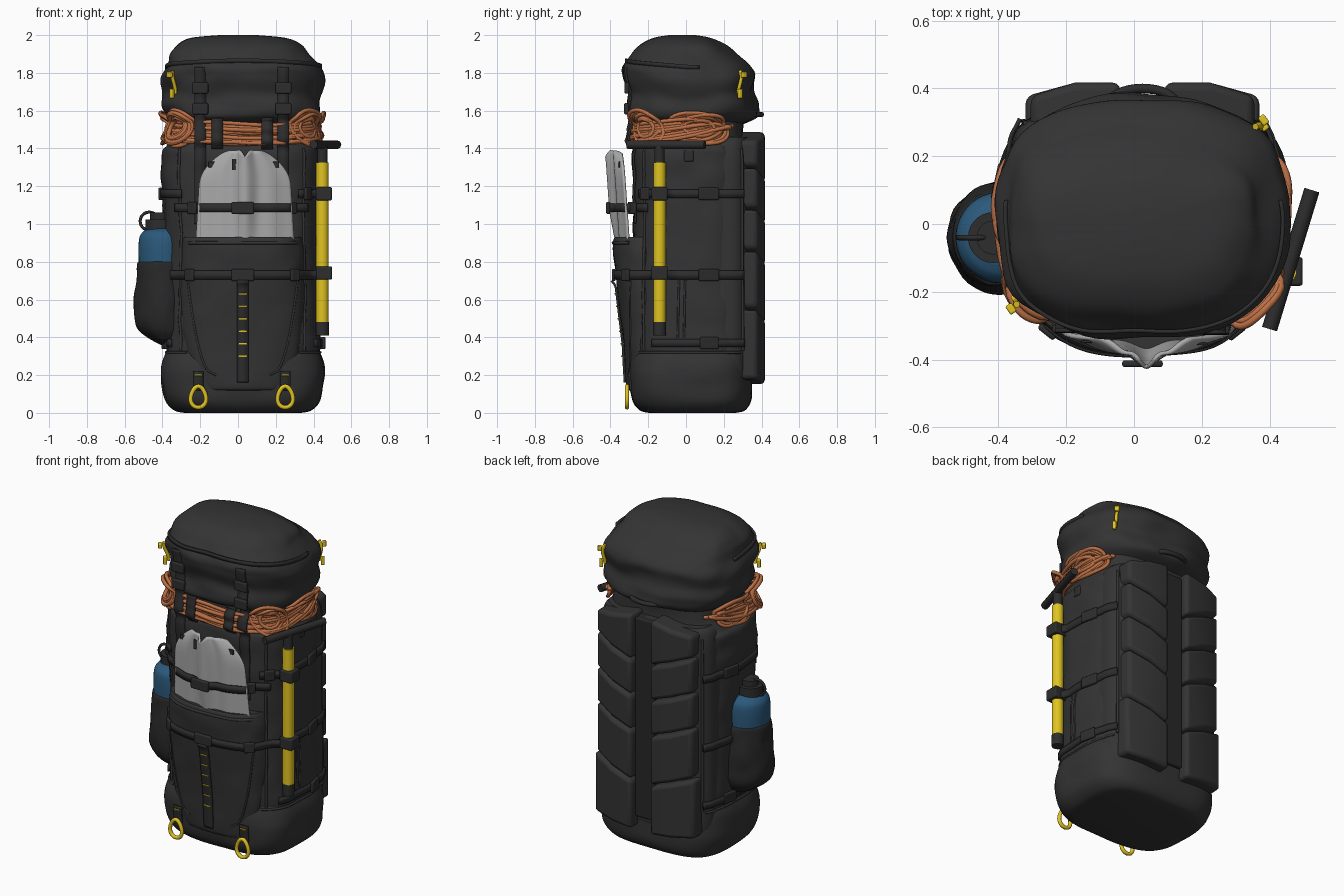
import bpy, bmesh, random
from math import sin, cos, pi, atan2, exp
from mathutils import Vector, noise

random.seed(4)
cube = bpy.data.objects.get("Cube")
if cube:
    bpy.data.objects.remove(cube, do_unlink=True)


def material(name, r, g, b):
    m = bpy.data.materials.new(name)
    m.use_nodes = True
    m.diffuse_color = (r, g, b, 1)
    m.node_tree.nodes["Principled BSDF"].inputs["Base Color"].default_value = (r, g, b, 1)
    return m


FABRIC = material("charcoal fabric", .034, .034, .034)
WEB = material("dark webbing", .026, .026, .027)
MESH = material("black mesh", .021, .021, .021)
ROPE = material("orange rope", .5, .16, .06)
YELLOW = material("yellow", .75, .55, .015)
BLUE = material("bottle blue", .024, .1, .2)
SILVER = material("silver metal", .42, .42, .42)
CX, CY = .025, .03


def add(name, bm, mat, bevel=0, solid=0):
    bmesh.ops.recalc_face_normals(bm, faces=bm.faces)
    me = bpy.data.meshes.new(name)
    bm.to_mesh(me)
    bm.free()
    me.materials.append(mat)
    me.shade_smooth()
    me.set_sharp_from_angle(angle=.7)
    ob = bpy.data.objects.new(name, me)
    bpy.context.collection.objects.link(ob)
    if solid:
        m = ob.modifiers.new("thickness", "SOLIDIFY")
        m.thickness, m.offset = solid, 0
    if bevel:
        m = ob.modifiers.new("soft edges", "BEVEL")
        m.width, m.segments = bevel, 3
    return ob


def spline(a, b, c, d, t):
    return [.5 * (2 * q + (r - p) * t + (2 * p - 5 * q + 4 * r - s) * t * t
                  + (3 * q - p - 3 * r + s) * t ** 3) for p, q, r, s in zip(a, b, c, d)]


def loft(name, secs, mat, power=2, wrinkle=0, n=80, steps=7):
    """Stacked rounded sections (z, centre x, centre y, half x, half y)."""
    full = [secs[0]] + secs + [secs[-1]]
    rows = [spline(*full[i:i + 4], k / steps) for i in range(len(secs) - 1) for k in range(steps)]
    rows.append(secs[-1])
    bm = bmesh.new()
    rings = []
    for z, cx, cy, hx, hy in rows:
        ring = []
        for i in range(n):
            c, s = cos(2 * pi * i / n), sin(2 * pi * i / n)
            k = (abs(c) ** power + abs(s) ** power) ** (-1 / power)
            x, y = c * k, s * k
            k = 1 + wrinkle * noise.noise(Vector((x * 2.2, y * 2.2 + z, z * 10)))
            ring.append(bm.verts.new((cx + x * hx * k, cy + y * hy * k, z)))
        rings.append(ring)
    for a, b in zip(rings, rings[1:]):
        for i in range(n):
            j = (i + 1) % n
            bm.faces.new((a[i], a[j], b[j], b[i]))
    bm.faces.new(rings[0])
    bm.faces.new(rings[-1])
    return add(name, bm, mat)


def box(name, loc, size, mat, rot=0, bevel=.008):
    bm = bmesh.new()
    bmesh.ops.create_cube(bm, size=1)
    bmesh.ops.scale(bm, vec=size, verts=bm.verts)
    ob = add(name, bm, mat, bevel)
    ob.location, ob.rotation_euler.z = loc, rot


def tube(name, paths, r, mat, closed=False):
    cu = bpy.data.curves.new(name, "CURVE")
    cu.dimensions, cu.bevel_depth, cu.bevel_resolution, cu.use_fill_caps = "3D", r, 2, True
    for pts in paths:
        sp = cu.splines.new("POLY")
        sp.points.add(len(pts) - 1)
        for p, q in zip(sp.points, pts):
            p.co = (*q, 1)
        sp.use_cyclic_u, sp.use_smooth = closed, True
    cu.materials.append(mat)
    bpy.context.collection.objects.link(bpy.data.objects.new(name, cu))


def ribbon(name, pts, width, thick=.012):
    """Flat strap along a path; the path is eased so that it looks taut."""
    for _ in range(2):
        pts = [pts[0]] + [(a + b + c) / 3 for a, b, c in zip(pts, pts[1:], pts[2:])] + [pts[-1]]
    bm = bmesh.new()
    w = Vector(width) / 2
    rows = [(bm.verts.new(p - w), bm.verts.new(p + w)) for p in pts]
    for (a, b), (c, d) in zip(rows, rows[1:]):
        bm.faces.new((a, b, d, c))
    add(name, bm, WEB, solid=thick)


def cast(origin, d, off):
    hit, loc, *_ = bpy.context.scene.ray_cast(bpy.context.evaluated_depsgraph_get(), origin, d)
    return (loc if hit else origin + d * 1.7) - d * off


def around(a, z, off=.006):
    """Point on the surface at an angle about the pack's upright axis."""
    d = Vector((cos(a), sin(a), 0))
    return cast(Vector((CX, CY, z)) + d * 2, -d, off)


def front(x, z, off=.006):
    return cast(Vector((x, -2, z)), Vector((0, 1, 0)), off)


def span(a, b, n):
    return [a + (b - a) * i / n for i in range(n + 1)]


def refresh():
    bpy.context.view_layer.update()


# Main bag, base, lid, front pocket and back frame
loft("main_bag", [(.2, CX, .03, .4, .3), (.4, CX, .03, .41, .315), (.75, .02, .025, .405, .305),
                  (1.1, .015, .02, .41, .3), (1.36, .015, .02, .415, .305), (1.42, .02, .02, .39, .29),
                  (1.5, CX, .025, .36, .28), (1.6, CX, .03, .355, .28)], FABRIC, 3.2, .03)
loft("base_compartment", [(0, CX, .035, .31, .23), (.015, CX, .035, .365, .28), (.07, CX, .03, .41, .315),
                          (.18, CX, .025, .432, .325), (.27, CX, .025, .425, .32),
                          (.34, CX, .03, .4, .305)], FABRIC, 3.4, .015)
loft("lid", [(1.53, CX, .03, .35, .28), (1.57, CX, .035, .395, .345), (1.63, CX, .03, .42, .345),
             (1.7, CX, .025, .422, .33), (1.78, CX, .02, .43, .35), (1.84, .02, .0, .405, .335),
             (1.9, .005, -.01, .37, .28), (1.95, .005, -.015, .325, .225), (1.985, 0, -.02, .25, .15),
             (2, 0, -.02, .1, .07)], FABRIC, 2.6, .055)
loft("front_pocket", [(.12, CX, -.2, .22, .09), (.14, CX, -.2, .25, .115), (.3, CX, -.2, .3, .125),
                      (.55, CX, -.2, .325, .15), (.8, CX, -.2, .325, .18), (.9, CX, -.2, .32, .188),
                      (.93, CX, -.2, .31, .178)], FABRIC, 2.4, .03)
loft("back_frame", [(.17, CX, .2, .36, .13), (.24, CX, .2, .385, .155), (.8, .02, .2, .385, .155),
                    (1.35, .02, .2, .38, .155), (1.46, .02, .2, .34, .14)], FABRIC, 3)
refresh()

# Seams, piping and lid zip
tube("corner_piping", [[around(a, z, .001) for z in span(.33, 1.4, 40)]
                       for a in (.66, pi - .66, -.66, pi + .66)], .008, FABRIC)
tube("base_seam", [[around(a, .32, 0) for a in span(-.75, .62, 40)],
                   [around(a, .32, 0) for a in span(pi - .62, pi + .75, 40)]], .007, FABRIC)
tube("pocket_seams", [[front(CX + s * (.14 + .15 * t ** .4), .2 + .5 * t, -.001) for t in span(0, 1, 25)]
                      for s in (-1, 1)], .006, FABRIC)
tube("pocket_hem", [[front(x, .9, -.002) for x in span(-.26, .31, 30)]], .009, FABRIC)
tube("side_pocket_seams", [[around(a + .05 * z, z, -.001) for z in span(.4, .72, 12)]
                           for a in (-.2, -.12)], .006, FABRIC)
ribbon("lid_zip_flap", [around(a, 1.83 + .035 * max(0, -sin(a)), .003) for a in span(-pi - .1, .1, 70)],
       (0, 0, .022))

# Back padding: a chevron column each side of a mesh channel
for s, side in ((1, "left"), (-1, "right")):
    cuts = [1.49, 1.3, 1.08, .86, .55]
    pads = [(.33, hi - (.1 if hi < 1.4 else 0), hi - (.05 if hi > 1.4 else 0), lo - .09, lo + .01)
            for hi, lo in zip(cuts, cuts[1:])]
    pads.append((.345, .45, .55, .15, .18))
    for i, (b, it, ot, ib, ob_) in enumerate(pads):
        bm = bmesh.new()
        ring = [(.065, it), (.2, (it + ot) / 2), (b, ot), (b, ob_), (.2, (ib + ob_) / 2), (.065, ib)]
        back, face = ([bm.verts.new((CX + s * x, y if x < .3 else y - drop, z)) for x, z in ring]
                      for y, drop in ((.26, 0), (.417, .04)))
        bm.faces.new(back)
        for quad in ((0, 1, 4, 5), (1, 2, 3, 4)):
            bm.faces.new([face[k] for k in quad])
        for k in range(6):
            j = (k + 1) % 6
            bm.faces.new((back[k], back[j], face[j], face[k]))
        add(f"{side}_back_pad_{i + 1}", bm, FABRIC, .022)
box("back_mesh_channel", (CX, .34, .84), (.13, .07, 1.24), MESH)
tube("grab_handle", [[(CX + .1 * cos(t), .35 + .05 * sin(t), 1.58) for t in span(0, pi, 16)]], .014, WEB)

# Coiled rope under the lid
coils = []
for i in range(12):
    z0, h = 1.475 + random.uniform(-.02, .02), random.uniform(.01, .042)
    ph, off = random.uniform(0, 6), random.uniform(.012, .045)
    reach = random.uniform(1.75, 2.15)
    coils.append([around(-pi / 2 + reach * cos(t), z0 + .05 * cos(t) ** 2 + h * sin(t)
                         + .008 * sin(5 * t + ph), off + .008 * sin(3 * t + ph))
                  for t in span(0, 2 * pi, 90)[:-1]])
for a, wide in ((-.62, .26), (pi + .62, .26), (.1, .4), (pi - .05, .4)):
    for i in range(8):
        k, tilt = .5 + i * .072, random.uniform(-.3, .3)
        off = random.uniform(.02, .06 if wide < .3 else .045)
        coils.append([around(a + wide * k * cos(t), 1.508 + (.095 - .1 * (wide - .26)) * k * sin(t + tilt),
                             off) for t in span(0, 2 * pi, 36)[:-1]])
tube("rope_coils", coils, .011, ROPE, True)
refresh()

# Lid straps with buckles, and rope keepers
for x, side in ((-.2, "right"), (.24, "left")):
    ribbon(f"{side}_lid_strap", [front(x, z) for z in span(1.83, 1.0, 60)], (.062, 0, 0))
    for z in (1.72, 1.61):
        box(f"{side}_lid_buckle", front(x, z, .008), (.085, .025, .06), WEB)
    ribbon(f"{side}_rope_keeper", [front(x * .6 + .01, z) for z in span(1.56, 1.4, 16)], (.06, 0, 0))

# Shovel blade tucked into the pocket
bm = bmesh.new()
grid = []
for z in span(.86, 1.39, 28):
    t = (z - .86) / .53
    half = (.262 - .03 * t) * (1 - max(0, (t - .66) / .34) ** 2.3 * .48)
    row = []
    for u in span(-1, 1, 40):
        ridge = .026 * min(1, t * 2.5) * exp(-(u * (4 + 3 * (1 - t))) ** 2)
        y = -.355 - .035 * t + .055 * u * u - .006 * cos(u * 11) * (1 - u * u) - ridge
        dip = .035 * max(0, 1 - abs(u) * 5) * t ** 12
        row.append(bm.verts.new((.037 + u * half, y, z - dip - .02 * u ** 4 * t)))
    grid.append(row)
for a, b in zip(grid, grid[1:]):
    for i in range(len(a) - 1):
        bm.faces.new((a[i], a[i + 1], b[i + 1], b[i]))
add("shovel_blade", bm, SILVER, solid=.012)
refresh()
for x, w in ((-.14, .035), (-.02, .025), (.2, .035)):
    box("blade_slot", front(x, 1.315, .001), (w, .008, .03 + .03 * (w < .03)), WEB, 0, .002)


# Shovel handle on the left side
def shaft(name, z0, z1, r, mat):
    loft(name, [(z0, .447, -.14, r, r), (z1, .447, -.14, r, r)], mat, 2, 0, 20, 1)


shaft("handle_shaft", .47, 1.325, .033, YELLOW)
shaft("handle_lower_ferrule", .41, .48, .034, WEB)
shaft("handle_upper_ferrule", 1.31, 1.42, .027, WEB)
tube("handle_grip", [[(.4 + .125 * t, -.31 + .41 * t, 1.42) for t in span(0, 1, 4)]], .023, WEB)
box("grip_keeper", (.425, .015, 1.36), (.03, .05, .06), WEB)
refresh()

# Compression straps
ribbon("upper_front_strap", [around(a, 1.085) for a in span(-pi + .6, -.6, 60)], (0, 0, .045))
ribbon("lower_front_strap", [around(a, .73) for a in span(-pi - .66, .66, 110)], (0, 0, .045))
for a, b, side in ((-.75, .66, "left"), (pi - .66, pi + .7, "right")):
    ribbon(f"{side}_upper_strap", [around(t, 1.16) for t in span(a, b, 50)], (0, 0, .045))
    ribbon(f"{side}_base_strap", [around(t, .37) for t in span(max(a, -.5), min(b, pi + .5), 40)],
           (0, 0, .04))
refresh()
for z, a, w in ((1.085, -pi / 2, .12), (.73, -pi / 2, .12), (1.085, -2.3, .06), (1.085, -.88, .06),
                (.73, -2.25, .06), (.73, -.9, .06), (1.16, .22, .11), (.73, .22, .11), (.37, .22, .1),
                (1.16, -.62, .06), (1.16, pi - .22, .11), (.37, pi - .22, .1), (.37, pi + .3, .08)):
    box("strap_buckle", around(a, z, -.001), (.02, w, .065), WEB, a)
for z in (1.16, .74):
    box("handle_clip", (.455, -.14, z), (.085, .085, .07), WEB)

# Daisy chain with yellow bar tacks
ribbon("daisy_chain", [front(.025, z) for z in span(.7, .16, 40)], (.06, 0, 0))
refresh()
for i in range(6):
    box("daisy_tack", front(.025, .3 + i * .066, .002), (.045, .008, .007), YELLOW, 0, .001)

# Tool loops with yellow rings at the bottom
for x in (-.21, .25):
    ribbon("tool_loop", [front(x, z, .01) for z in span(.22, .12, 12)], (.055, 0, 0))
    tube("tool_ring", [[(x + (.04 - .009 * sin(t)) * cos(t), -.312, .085 + .056 * sin(t))
                        for t in span(0, 2 * pi, 28)[:-1]]], .0115, YELLOW, True)
    refresh()
    box("tool_tack", front(x, .2, .002), (.04, .008, .007), YELLOW, 0, .001)

# Zip pulls on the lid
for a in (atan2(-.27, -.39), atan2(.26, .35)):
    tube("zip_pull_cord", [[around(a + .3 * (z - 1.75), z, .012) for z in span(1.81, 1.69, 8)]],
         .01, YELLOW)
    box("zip_pull_toggle", around(a - .02, 1.69, .012), (.022, .022, .05), YELLOW, a, .005)
    box("zip_pull_slider", around(a + .02, 1.79, .012), (.022, .03, .03), YELLOW, a, .005)

# Water bottle in a mesh pocket on the right side
BX, BY = -.395, -.04
loft("bottle_pocket", [(.36, -.35, BY, .06, .08), (.4, -.37, BY, .11, .13), (.46, BX, BY, .145, .16),
                       (.56, BX, BY, .155, .165), (.7, BX, BY, .142, .15), (.79, BX, BY, .137, .142),
                       (.8, BX, BY, .12, .12)], MESH, 2, .06, 48)
loft("bottle", [(.5, BX, BY, .12, .12), (.78, BX, BY, .13, .133), (.91, BX, BY, .13, .133),
                (.955, BX, BY, .112, .114), (.975, BX, BY, .08, .08)], BLUE, 2, 0, 40)
for name, z0, z1, r in (("bottle_collar", .965, 1.025, .075), ("bottle_cap", 1.02, 1.06, .05)):
    loft(name, [(z0, BX - .02, BY, r, r), (z1, BX - .02, BY, r, r)], WEB, 2, 0, 28, 1)
tube("bottle_ring", [[(-.47 + .048 * cos(t), BY, 1.015 + .048 * sin(t))
                      for t in span(0, 2 * pi, 28)[:-1]]], .008, WEB, True)
